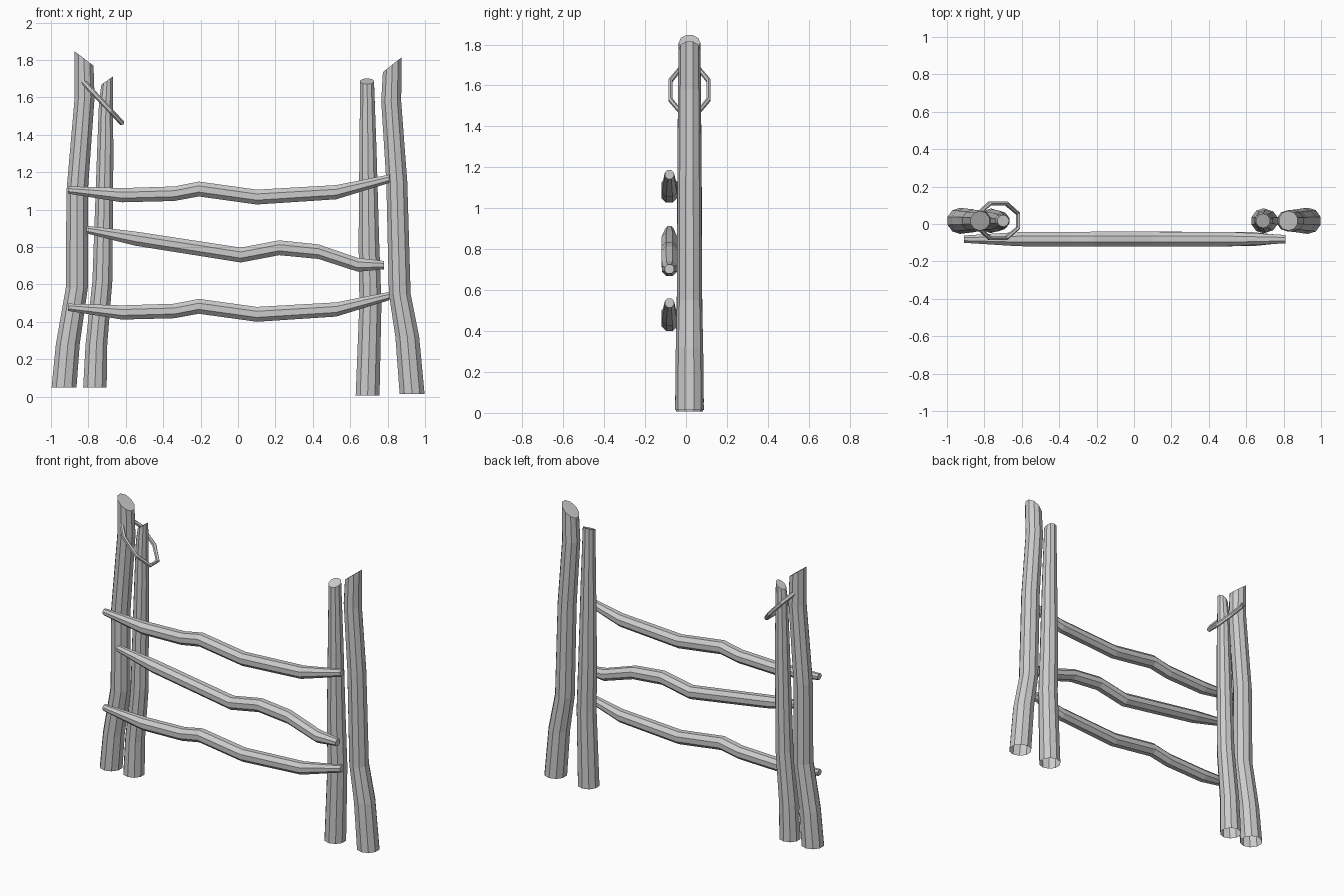
import bpy, bmesh, math
from mathutils import Vector

if "Cube" in bpy.data.objects:
    bpy.data.objects.remove(bpy.data.objects["Cube"])

POST_Y = 0.017
RAIL_Y = -0.081


def loft(name, sections, sides, closed=False, cap_start=False, cap_end=False):
    """Skin cross-sections given as (centre, half-axis u, half-axis v)."""
    bm = bmesh.new()
    rings = []
    for c, u, v in sections:
        ring = []
        for i in range(sides):
            a = 2 * math.pi * (i + 0.5) / sides
            ring.append(bm.verts.new(Vector(c) + Vector(u) * math.cos(a) + Vector(v) * math.sin(a)))
        rings.append(ring)
    n = len(rings)
    for k in range(n if closed else n - 1):
        a, b = rings[k], rings[(k + 1) % n]
        for i in range(sides):
            j = (i + 1) % sides
            bm.faces.new((a[i], a[j], b[j], b[i]))
    if cap_start:
        bm.faces.new(rings[0][::-1])
    if cap_end:
        bm.faces.new(rings[-1])
    bmesh.ops.recalc_face_normals(bm, faces=bm.faces)
    mesh = bpy.data.meshes.new(name)
    bm.to_mesh(mesh)
    bm.free()
    obj = bpy.data.objects.new(name, mesh)
    bpy.context.collection.objects.link(obj)
    return obj


def post(name, pts, slope_x=0.0, slope_y=0.0):
    """Upright log, points are (x, z, radius); the top is cut at a slant."""
    secs = []
    for k, (x, z, r) in enumerate(pts):
        top = k == len(pts) - 1
        secs.append(((x, POST_Y, z),
                     (r, 0, r * slope_x if top else 0),
                     (0, r, r * slope_y if top else 0)))
    return loft(name, secs, 10, cap_end=True)


def rail(name, pts, dz=0.0):
    """Cross log, points are (x, z, radius)."""
    secs = [((x, RAIL_Y, z + dz), (0, r, 0), (0, 0, r)) for x, z, r in pts]
    return loft(name, secs, 8, cap_start=True, cap_end=True)


# Pairs of upright posts
post("left_outer_post", [(-0.93, 0.05, 0.07), (-0.91, 0.28, 0.067), (-0.862, 0.58, 0.062),
                         (-0.86, 1.10, 0.060), (-0.82, 1.60, 0.056), (-0.823, 1.808, 0.053)],
     slope_x=-0.76)
post("left_inner_post", [(-0.765, 0.05, 0.066), (-0.757, 0.28, 0.061), (-0.725, 0.62, 0.056),
                         (-0.71, 1.30, 0.046), (-0.706, 1.58, 0.039), (-0.70, 1.69, 0.032)],
     slope_x=0.7)
post("right_inner_post", [(0.693, 0.007, 0.067), (0.708, 0.50, 0.062), (0.700, 0.82, 0.058),
                          (0.695, 1.32, 0.048), (0.69, 1.686, 0.039)], slope_y=0.4)
post("right_outer_post", [(0.931, 0.013, 0.07), (0.905, 0.32, 0.067), (0.865, 0.55, 0.061),
                          (0.849, 1.15, 0.059), (0.819, 1.58, 0.056), (0.825, 1.775, 0.053)],
     slope_x=0.79)

# Crooked cross rails
crooked = [(-0.91, 1.105, 0.021), (-0.62, 1.077, 0.041), (-0.34, 1.085, 0.042), (-0.21, 1.11, 0.043),
           (0.10, 1.067, 0.043), (0.525, 1.093, 0.041), (0.81, 1.165, 0.024)]
rail("upper_rail", crooked)
rail("lower_rail", crooked, dz=-0.627)
rail("middle_rail", [(-0.81, 0.893, 0.022), (-0.55, 0.845, 0.041), (0.015, 0.757, 0.043),
                     (0.22, 0.796, 0.043), (0.43, 0.775, 0.042), (0.64, 0.705, 0.040), (0.78, 0.703, 0.024)])

# Hanging loop around the left posts
along = Vector((0.683, 0, -0.73))
normal = Vector((0.73, 0, 0.683))
across = Vector((0, 1, 0))
secs = []
for i in range(8):
    a = 2 * math.pi * (i + 0.5) / 8
    d = along * math.cos(a) + across * math.sin(a)
    centre = Vector((-0.727, POST_Y, 1.577)) + along * math.cos(a) * 0.169 + across * math.sin(a) * 0.1
    secs.append((centre, d * 0.012, normal * 0.014))
loft("hanging_loop", secs, 6, closed=True)
